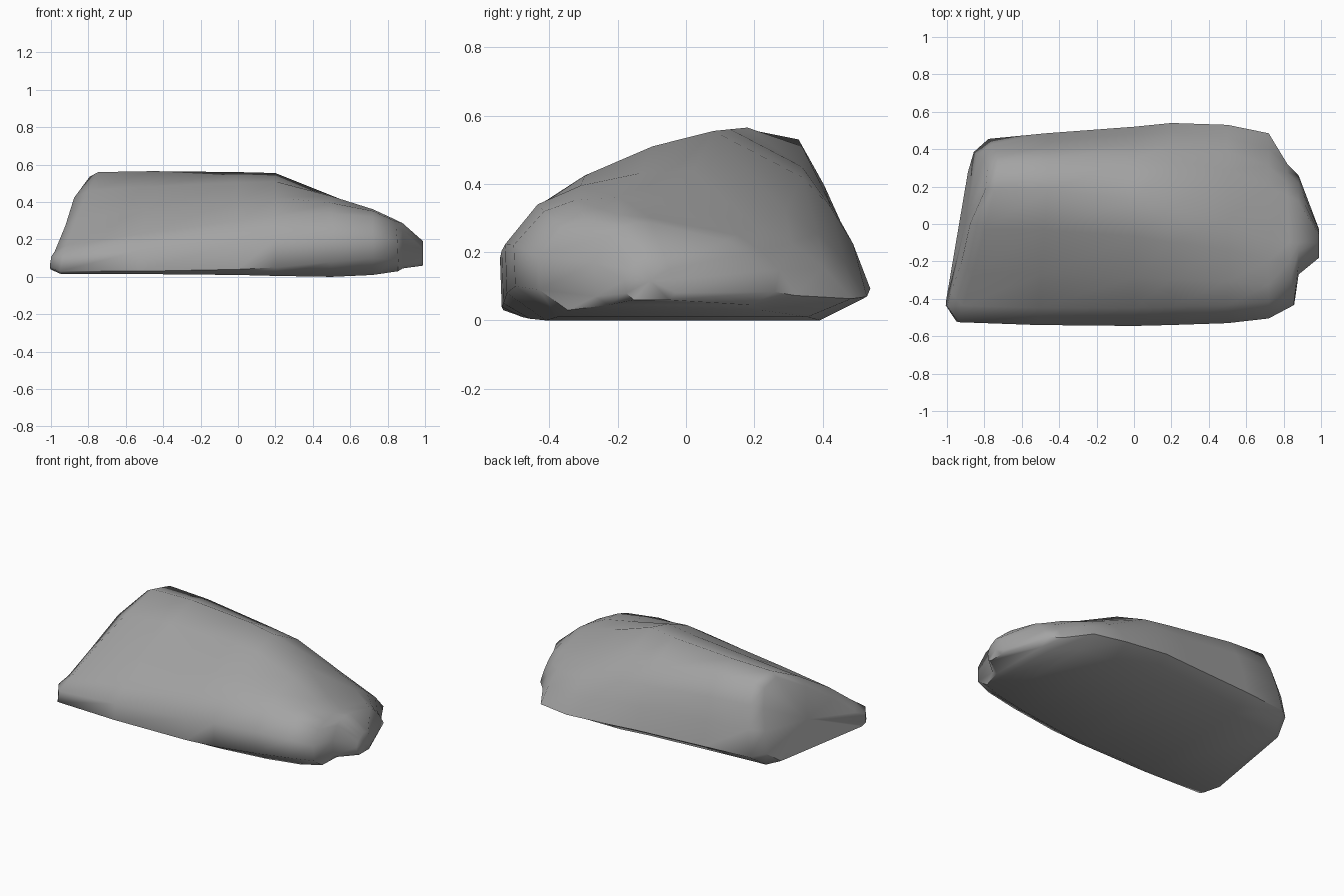
import bpy, bmesh, math, random
from mathutils import Vector

random.seed(4)
cube = bpy.data.objects.get("Cube")
if cube:
    bpy.data.objects.remove(cube)

stone = bpy.data.materials.new("stone_grey")
stone.use_nodes = True
grey = (0.37, 0.37, 0.37, 1)
stone.diffuse_color = grey
stone.node_tree.nodes["Principled BSDF"].inputs["Base Color"].default_value = grey


def ring(x, lean, front, back, low, foot, shoulder, crest, ridge):
    """One cross-section of the boulder; lean shifts x with y and z."""
    w = back - front
    toe = Vector((front + 0.03 * w + (foot - low) * 1.1, low))
    sh = Vector((front + 0.09 * w, shoulder))
    crest, ridge = Vector(crest), Vector(ridge)
    heel = Vector((back, low + (crest.y - low) * 0.16))
    bulge = Vector((-0.01, 0.025)) * w
    swell = Vector((0.018, 0.016)) * w
    pts = [toe,
           Vector((front + 0.005, foot)),
           Vector((front, foot + (shoulder - foot) * 0.55)),
           sh,
           sh.lerp(crest, 0.3) + bulge,
           sh.lerp(crest, 0.68) + bulge,
           crest, ridge,
           ridge.lerp(heel, 0.32) + swell,
           ridge.lerp(heel, 0.65) + swell,
           heel,
           Vector((back - 0.13 * w, low))]
    return [Vector((x + lean * (p.x + p.y), p.x, p.y)) for p in pts]


# x, lean, front, back, low, foot, shoulder, crest (y, z), ridge (y, z)
sections = [
    (-.942, .17, -.44, .385, .04, .055, .15, (.19, .53), (.30, .51)),
    (-.87, .165, -.525, .455, .015, .03, .17, (.18, .56), (.33, .53)),
    (-.5, .05, -.54, .485, .015, .03, .23, (.18, .565), (.34, .51)),
    (0, 0, -.545, .52, .01, .04, .30, (.13, .56), (.34, .45)),
    (.2, 0, -.54, .54, .005, .05, .33, (.08, .555), (.34, .42)),
    (.5, 0, -.53, .53, 0, .08, .34, (.02, .435), (.29, .32)),
    (.72, 0, -.505, .485, .01, .1, .32, (-.08, .345), (.2, .28)),
    (.84, -.05, -.435, .32, .03, .09, .27, (-.1, .3), (.15, .25)),
    (.88, 0, -.27, .26, .045, .07, .25, (-.1, .285), (.12, .235)),
    (.99, 0, -.18, -.03, .06, .08, .15, (-.1, .19), (-.06, .18)),
]

bm = bmesh.new()
rings = [[bm.verts.new(p) for p in ring(*s)] for s in sections]

# Broken edge on the tall end
for v in rings[0][3:10]:
    v.co.x += random.uniform(-.01, .03)
    v.co.z += random.uniform(-.015, .01)

# Skin between neighbouring sections
n = len(rings[0])
for a, b in zip(rings, rings[1:]):
    for i in range(n):
        j = (i + 1) % n
        bm.faces.new((a[i], a[j], b[j], b[i]))

# End caps
caps = [bm.faces.new(rings[0]), bm.faces.new(rings[-1])]
bmesh.ops.poke(bm, faces=caps)
bmesh.ops.recalc_face_normals(bm, faces=bm.faces)

mesh = bpy.data.meshes.new("boulder")
bm.to_mesh(mesh)
bm.free()
mesh.materials.append(stone)
boulder = bpy.data.objects.new("boulder", mesh)
bpy.context.collection.objects.link(boulder)

# Soft faces with crisp broken edges
bpy.ops.object.select_all(action='DESELECT')
boulder.select_set(True)
bpy.context.view_layer.objects.active = boulder
bpy.ops.object.shade_smooth_by_angle(angle=math.radians(55))
